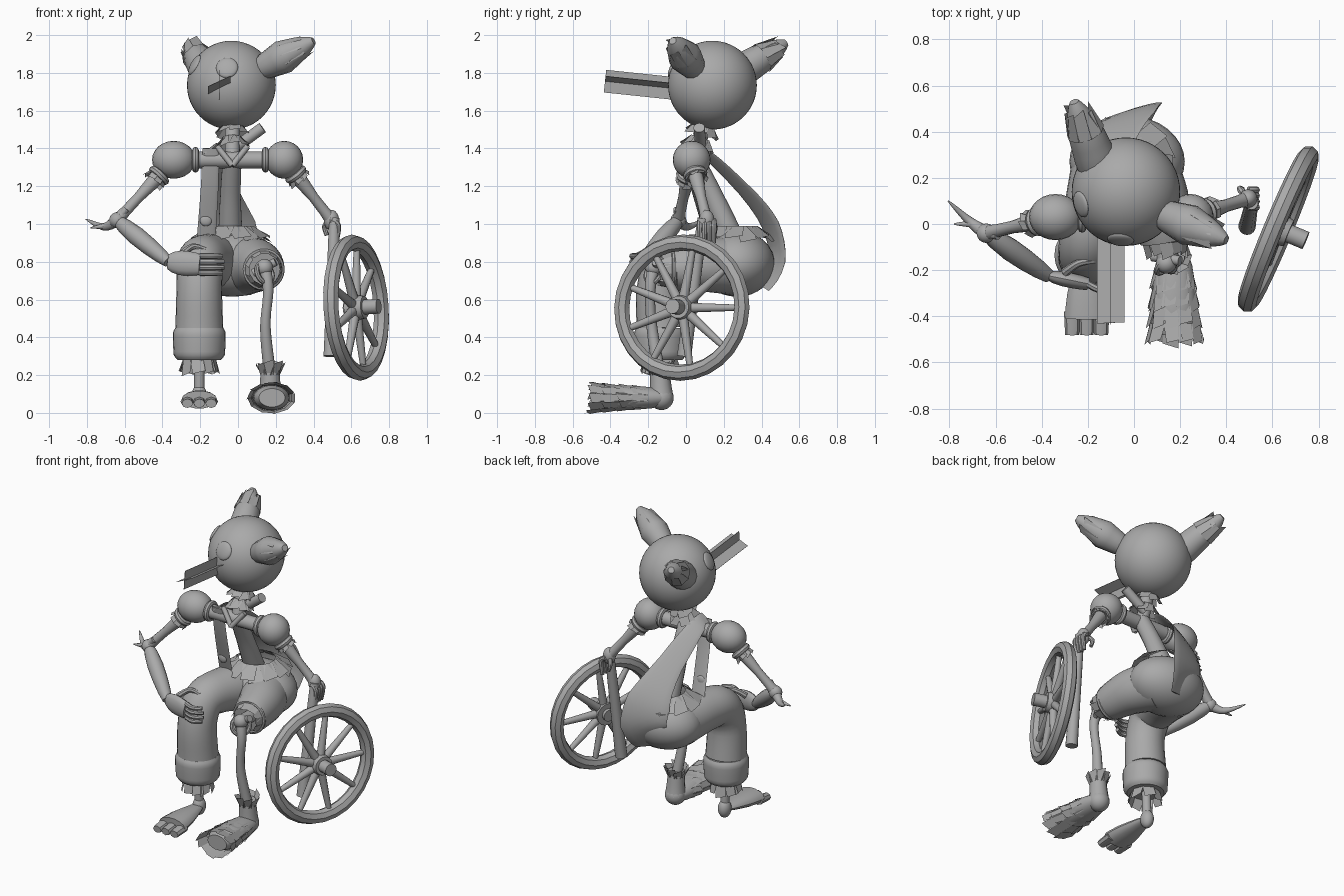
import bpy
import bmesh
import math
import random
from mathutils import Matrix, Vector

random.seed(4)
if "Cube" in bpy.data.objects:
    bpy.data.objects.remove(bpy.data.objects["Cube"])

GREY = (.4, .4, .4, 1)
grey_material = bpy.data.materials.new("plain grey")
grey_material.use_nodes = True
grey_material.diffuse_color = GREY
grey_material.node_tree.nodes["Principled BSDF"].inputs["Base Color"].default_value = GREY

RIGHT, FRONT, UP = Vector((-1, 0, 0)), Vector((0, -1, 0)), Vector((0, 0, 1))


def finish(name, bm, smooth=True):
    bmesh.ops.recalc_face_normals(bm, faces=bm.faces)
    mesh = bpy.data.meshes.new(name)
    bm.to_mesh(mesh)
    bm.free()
    mesh.materials.append(grey_material)
    part = bpy.data.objects.new(name, mesh)
    bpy.context.collection.objects.link(part)
    if smooth:
        bpy.ops.object.select_all(action="DESELECT")
        part.select_set(True)
        bpy.context.view_layer.objects.active = part
        bpy.ops.object.shade_smooth_by_angle(angle=math.radians(40))


def aim(direction):
    return Vector(direction).to_track_quat("Z", "Y").to_matrix()


def circle(count):
    for index in range(count):
        angle = math.tau * index / count
        yield Vector((math.cos(angle), math.sin(angle), 0))


def blend(a, b, c, d, t):
    # Smooth curve between b and c
    return b + ((c - a) * t + (2 * a - 5 * b + 4 * c - d) * t ** 2 + (3 * b - a - 3 * c + d) * t ** 3) / 2


def sweep(name, points, radii, thin=None, squash=1, sides=14, steps=5):
    """Tube along the points with evenly spread radii, optionally flattened along 'thin'."""
    knots = [Vector(point) for point in (points[0], *points, points[-1])]
    path = [blend(*knots[k:k + 4], s / steps) for k in range(len(points) - 1) for s in range(steps)]
    path.append(knots[-1])
    span = knots[-1] - knots[0]
    guide = thin or min((RIGHT, FRONT, UP), key=lambda axis: abs(axis.dot(span)))
    bm = bmesh.new()
    rings = []
    last = len(path) - 1
    for index, point in enumerate(path):
        tangent = (path[min(index + 1, last)] - path[max(index - 1, 0)]).normalized()
        across = tangent.cross(guide).normalized()
        depth = across.cross(tangent) * squash
        place = index / last * (len(radii) - 1)
        low = min(int(place), len(radii) - 2)
        radius = radii[low] + (radii[low + 1] - radii[low]) * (place - low)
        rings.append([bm.verts.new(point + radius * (across * c.x + depth * c.y)) for c in circle(sides)])
    for near, far in zip(rings, rings[1:]):
        for k in range(sides):
            bm.faces.new((near[k], near[k - 1], far[k - 1], far[k]))
    bm.faces.new(rings[0])
    bm.faces.new(rings[-1])
    finish(name, bm)


def ball(name, centre, radii, facing=UP, segments=24):
    bm = bmesh.new()
    bmesh.ops.create_uvsphere(bm, u_segments=segments, v_segments=segments // 2, radius=1)
    bm.transform(Matrix.Translation(centre) @ aim(facing).to_4x4() @ Matrix.Diagonal((*radii, 1)))
    finish(name, bm)


def plank(name, centre, size, turn):
    bm = bmesh.new()
    bmesh.ops.create_cube(bm, size=1, matrix=Matrix.Translation(centre) @ turn @ Matrix.Diagonal((*size, 1)))
    finish(name, bm, False)


def frill(name, centre, axis, inner, outer, length, count=9, flatten=1):
    """Ring of ragged strips running along an axis."""
    bm = bmesh.new()
    turn = aim(axis) @ Matrix.Diagonal((1, flatten, 1))
    for out in circle(count):
        side = UP.cross(out) * math.pi * max(inner, outer) / count
        skew = side * random.uniform(-.5, .5)
        reach = UP * length * random.uniform(.8, 1.1)
        corners = (out * inner - side, out * inner + side,
                   out * outer + side + skew + reach, out * outer - side + skew + reach * .8)
        bm.faces.new([bm.verts.new(Vector(centre) + turn @ corner) for corner in corners])
    finish(name, bm, False)


def hoop(name, centre, axis, major, minor, segments=24, sides=8):
    bm = bmesh.new()
    turn = aim(axis)
    rings = [[bm.verts.new(Vector(centre) + turn @ (out * (major + minor * c.x) + UP * minor * c.y))
              for c in circle(sides)] for out in circle(segments)]
    for i in range(segments):
        for j in range(sides):
            bm.faces.new((rings[i - 1][j - 1], rings[i][j - 1], rings[i][j], rings[i - 1][j]))
    finish(name, bm)


# Head, eyes and crossed-plank nose
head = Vector((-.035, .14, 1.735))
ball("head", head, [.235] * 3, segments=48)
for name, direction in (("left_eye", (-.1, -.9, .4)), ("right_eye", (-.85, -.24, .47))):
    ball(name, head + Vector(direction).normalized() * .228, (.058, .058, .018), direction)
pitch = Matrix.Rotation(math.radians(-6), 4, "X")
nose = (-.1, -.18, 1.73)
plank("nose_flat_plank", nose, (.13, .5, .002), pitch @ Matrix.Rotation(math.radians(-25), 4, "Y"))
plank("nose_upright_plank", nose, (.002, .5, .12), pitch)

# Leaf-like ears with ragged tips
for name, root, tip, leaf in (
        ("left_ear", Vector((.08, .06, 1.8)), Vector((.4, -.07, 1.97)), (.04, .07, .09, .06, .02)),
        ("right_ear", Vector((-.15, .24, 1.78)), Vector((-.26, .53, 1.96)), (.09, .09, .08, .055, .02))):
    sweep(name, (root, tip), leaf, steps=12)
    frill(name + "_tatters", root.lerp(tip, .55), tip - root, .08, .05, .13)

# Neck, collar, scarf and trunk
collar, chest, waist = Vector((-.03, .1, 1.53)), Vector((-.03, .04, 1.35)), Vector((-.04, .26, .88))
sweep("neck", (collar, chest), (.04, .04))
for name, place in (("upper_collar", 0), ("lower_collar", .4)):
    frill(name, collar.lerp(chest, place), chest - collar, .04, .09, .07)
sweep("scarf_tail", ((-.02, .08, 1.4), (.13, .07, 1.51)), (.03, .03))
scarf_knot = Vector((-.03, -.03, 1.31))
for side in (-1, 1):
    sweep("scarf_side", (scarf_knot, scarf_knot + Vector((side * .08, .03, .1))), (.016, .016))
sweep("trunk", (chest, (-.04, .14, 1.15), waist), (.05, .055, .07))

# Shoulder bar, puffed shoulders and sleeve cuffs
right_shoulder, left_shoulder = Vector((-.34, .03, 1.34)), Vector((.245, .03, 1.34))
right_elbow, right_wrist = Vector((-.64, -.04, 1.02)), Vector((-.37, -.225, .8))
left_hand = Vector((.495, .11, 1.02))
sweep("shoulder_bar", (right_shoulder, left_shoulder), (.045, .045))
for name, shoulder, target, width in (("right", right_shoulder, right_elbow, .115),
                                      ("left", left_shoulder, left_hand, .1)):
    ball(name + "_shoulder", shoulder, (width, .1, .1))
    inward = RIGHT * math.copysign(width, shoulder.x)
    hoop(name + "_inner_sleeve_rim", shoulder + inward, RIGHT, .05, .018)
    down = (target - shoulder).normalized()
    cuff = shoulder + down * width
    hoop(name + "_sleeve_cuff", cuff, down, .045, .02)
    frill(name + "_sleeve_tatters", cuff, down, .045, .06, .05)
    sweep(name + "_arm", (shoulder, target), (.045, .04, .024, .035))

# Twig elbow and right hand resting on the knee
ball("right_elbow", right_elbow, [.042] * 3)
sweep("elbow_twig", (right_elbow, (-.71, .01, .985), (-.805, .1, 1.025)), (.035, .02, .003))
sweep("elbow_splinter", ((-.7, 0, .99), (-.78, 0, .98)), (.018, .003))
sweep("elbow_peg", ((-.66, -.04, 1), (-.59, -.05, 1.08)), (.018, .018))
sweep("right_forearm", (right_elbow, right_wrist), (.03, .05, .046, .03))
palm_end = Vector((-.2, -.26, .785))
sweep("right_palm", (right_wrist, palm_end), (.04, .065, .065, .055), FRONT, .5)
for row in (-1.5, -.5, .5, 1.5):
    knuckle = palm_end + UP * .03 * row
    reach = .13 - .01 * abs(row)
    sweep("right_finger", (knuckle, knuckle - RIGHT * .06 + FRONT * .025, knuckle - RIGHT * reach),
          (.016, .016, .012), sides=8)
sweep("right_thumb", ((-.3, -.21, .84), (-.24, -.17, .88), (-.17, -.16, .865)), (.02, .013), sides=8)

# Left hand gripping the cane
ball("left_palm", left_hand, (.04, .04, .055))
for row in (-1.5, -.5, .5, 1.5):
    knuckle = left_hand - FRONT * .025 * row
    sweep("left_finger", (knuckle, knuckle - RIGHT * .035 - UP * .03, knuckle - RIGHT * .025 - UP * .12),
          (.014, .016, .011), sides=8)
sweep("left_thumb", (left_hand, (.46, .15, .99), (.47, .15, .94)), (.018, .011), sides=8)
sweep("cane", ((.51, .09, 1.03), (.49, -.01, .3)), (.028, .038))

# Spoked wheel
hub, axle = Vector((.625, -.022, .557)), Vector((.91, -.38, .06)).normalized()
hoop("wheel_rim", hub, axle, .345, .043, 28)
sweep("wheel_hub", (hub - axle * .06, hub + axle * .13), (.04, .04))
sweep("wheel_hub_collar", (hub - axle * .04, hub + axle * .05), (.075, .06))
for out in circle(9):
    spoke = aim(axle) @ out
    sweep("wheel_spoke", (hub + spoke * .04, hub + spoke * .33), (.028, .016), sides=10)

# Baggy trousers, with a rolled right leg and a short left one
right_knee, right_cuff = Vector((-.2, -.08, .79)), Vector((-.205, -.135, .45))
left_hem, hem_axis = Vector((.135, -.07, .76)), FRONT - RIGHT * .1
ball("trouser_seat", (-.03, .27, .79), (.25, .2, .175), segments=32)
sweep("right_trouser_leg", ((-.12, .24, .79), (-.17, .05, .81), right_knee, (-.205, -.14, .66), right_cuff),
      (.155, .135, .125, .12, .127), sides=24)
sweep("right_turn_up", (right_cuff, right_cuff - UP * .17), (.127, .14, .14, .138, .135, .115), sides=24, steps=10)
frill("right_trouser_tatters", right_cuff - UP * .16, -UP, .08, .1, .09)
sweep("left_trouser_leg", ((.03, .26, .78), (.1, .1, .78), left_hem), (.16, .14, .11), sides=24)
hoop("left_trouser_hem", left_hem, hem_axis, .1, .013)
frill("left_trouser_tatters", left_hem, hem_axis, .1, .08, .08, 12)
frill("shirt_tails", waist + UP * .11, -UP, .11, .21, .08, 14)

# Braces and the wide back panel
strap_top = Vector((-.145, -.01, 1.4))
sweep("front_brace", (strap_top, (-.15, .03, 1.2), (-.17, .12, .9)), (.043, .05), FRONT, .15)
ball("brace_button", (-.17, .08, 1.02), (.032, .032, .014), FRONT)
sweep("back_brace", (strap_top, (-.14, .12, 1.36), (-.06, .4, 1.07), (-.02, .48, .85), (-.02, .4, .67)),
      (.045, .05, .08, .14, .15, .1), UP * .3 - FRONT + RIGHT * .35, .1)

# Right ankle and splayed flat foot
right_ankle = Vector((-.205, -.12, .09))
sweep("right_shin", (right_cuff, right_ankle), (.028, .028))
ball("right_heel", right_ankle, (.04, .045, .06))
sweep("right_foot", (right_ankle, right_ankle + FRONT * .29 - UP * .02), (.03, .06, .09, .095), UP, .5)
for column in (-1, 0, 1):
    toe = right_ankle + RIGHT * .063 * column + FRONT * .26 - UP * .03
    sweep("right_toe", (toe, toe + FRONT * .1 - UP * .01), (.036, .03), UP, .8, 8)

# Left bony shin and knee stuffing
left_knee, left_ankle = Vector((.14, -.17, .77)), Vector((.17, -.14, .2))
ball("left_knee", left_knee, [.045] * 3)
hoop("knee_ring", left_knee - UP * .03, (.6, -.6, .3), .055, .014)
sweep("knee_peg", ((.08, -.14, .74), (.2, -.16, .8)), (.022, .022))
sweep("left_thigh_bone", (left_hem - FRONT * .07, left_knee), (.04, .04))
sweep("left_shin", (left_knee, (.16, -.19, .65), (.145, -.18, .45), left_ankle), (.034, .026, .034))

# Left boot wrapped in ragged strips
heel, toe = Vector((.17, -.13, .08)), Vector((.18, -.48, .08))
frill("ankle_tatters", left_ankle, UP, .045, .075, .08)
sweep("left_boot_shaft", (left_ankle + UP * .04, heel), (.05, .055, .065))
ball("left_boot_heel", heel, [.065] * 3)
sweep("left_boot_foot", (heel, toe), (.065, .085, .095, .1, .07), UP, .7, 18)
for band in range(4):
    swell = .08 + .008 * band
    frill("boot_tatters", heel.lerp(toe, .2 + .22 * band), FRONT, swell, swell + .02, .1, 11, .65)
